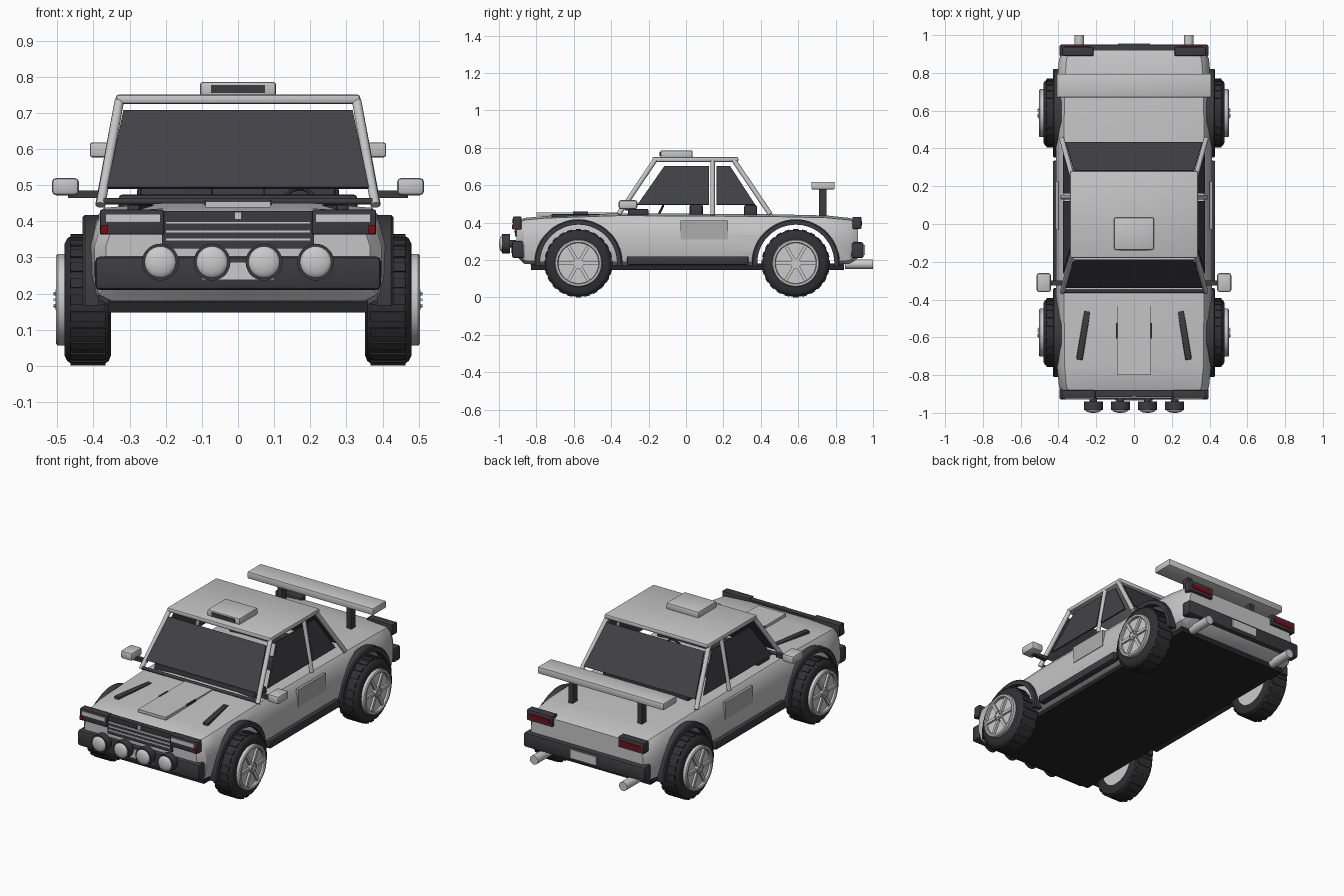
import bpy, bmesh, math
from mathutils import Vector, Matrix

if "Cube" in bpy.data.objects:
    bpy.data.objects.remove(bpy.data.objects["Cube"])


def material(name, *rgb):
    m = bpy.data.materials.new(name)
    m.diffuse_color = (*rgb, 1)
    m.use_nodes = True
    m.node_tree.nodes["Principled BSDF"].inputs["Base Color"].default_value = m.diffuse_color
    return m


PAINT = material("light grey paint", .56, .56, .56)
PANEL = material("mid grey panel", .42, .42, .42)
TRIM = material("dark trim", .045, .045, .052)
GLASS = material("tinted glass", .055, .053, .062)
RUBBER = material("tyre rubber", .03, .03, .033)
UNDER = material("underbody black", .018, .018, .021)
METAL = material("pale metal", .6, .6, .6)
RED = material("dark red lens", .2, .003, .006)


def finish(name, bm, mat, smooth=True):
    bmesh.ops.recalc_face_normals(bm, faces=bm.faces)
    me = bpy.data.meshes.new(name)
    bm.to_mesh(me)
    bm.free()
    ob = bpy.data.objects.new(name, me)
    bpy.context.collection.objects.link(ob)
    me.materials.append(mat)
    if smooth:
        smooth_ob(ob)
    return ob


def smooth_ob(ob):
    bpy.ops.object.select_all(action='DESELECT')
    ob.select_set(True)
    bpy.context.view_layer.objects.active = ob
    bpy.ops.object.shade_smooth_by_angle(angle=math.radians(32))


def box(name, mat, x, y, z, bevel=0.0, turn=0.0):
    bm = bmesh.new()
    c = Vector([(a[0] + a[1]) / 2 for a in (x, y, z)])
    d = [abs(a[1] - a[0]) for a in (x, y, z)]
    bmesh.ops.create_cube(bm, size=1, matrix=Matrix.Diagonal((*d, 1)))
    if bevel:
        bmesh.ops.bevel(bm, geom=bm.edges[:], offset=bevel, segments=2, profile=.5, affect='EDGES')
    bm.transform(Matrix.Translation(c) @ Matrix.Rotation(turn, 4, 'Z'))
    return finish(name, bm, mat, bevel > 0)


def rod(name, mat, p, q, r, n=20, r2=None):
    p, q = Vector(p), Vector(q)
    bm = bmesh.new()
    bmesh.ops.create_cone(bm, cap_ends=True, segments=n, radius1=r, radius2=r if r2 is None else r2,
                          depth=(q - p).length)
    bm.transform(Matrix.Translation((p + q) / 2) @ (q - p).to_track_quat('Z', 'Y').to_matrix().to_4x4())
    return finish(name, bm, mat)


def plate(name, mat, pts, t=.008):
    pts = [Vector(p) for p in pts]
    n = (pts[1] - pts[0]).cross(pts[2] - pts[0]).normalized() * t / 2
    bm = bmesh.new()
    a = [bm.verts.new(p + n) for p in pts]
    b = [bm.verts.new(p - n) for p in pts]
    bm.faces.new(a)
    bm.faces.new(b[::-1])
    for i in range(len(pts)):
        j = (i + 1) % len(pts)
        bm.faces.new((a[i], b[i], b[j], a[j]))
    return finish(name, bm, mat, False)


def sweep(name, mat, profile, cy, cz, a0=0, a1=360, n=48):
    """Turn a closed (x, radius) profile about the wheel axis."""
    full = a1 - a0 == 360
    bm = bmesh.new()
    rings = []
    for i in range(n if full else n + 1):
        a = math.radians(a0 + (a1 - a0) * i / n)
        rings.append([bm.verts.new((x, cy + r * math.cos(a), cz + r * math.sin(a))) for x, r in profile])
    k = len(profile)
    for i in range(n):
        A, B = rings[i], rings[(i + 1) % len(rings)]
        for j in range(k):
            bm.faces.new((A[j], A[(j + 1) % k], B[(j + 1) % k], B[j]))
    if not full:
        bm.faces.new(rings[0])
        bm.faces.new(rings[-1][::-1])
    return finish(name, bm, mat)


AXLES, WZ = (-.575, .587), .183

# Body shell: lofted sections (y, half width, top, bottom)
stations = [(-.905, .365, .405, .22), (-.865, .397, .425, .18), (-.75, .408, .436, .17), (-.35, .412, .45, .17),
            (.1, .412, .447, .17), (.45, .412, .445, .17), (.75, .408, .438, .17), (.875, .397, .425, .18),
            (.92, .365, .41, .21)]
half = [(0, 0), (.88, 0), (.97, .07), (1, .28), (1, .6), (.96, .85), (.9, .955), (.5, 1), (0, 1)]
section = half + [(-x, t) for x, t in half[-2:0:-1]]
bm = bmesh.new()
rings = [[bm.verts.new((x * w, y, lo + t * (hi - lo))) for x, t in section] for y, w, hi, lo in stations]
for A, B in zip(rings, rings[1:]):
    for j in range(len(section)):
        k = (j + 1) % len(section)
        bm.faces.new((A[j], A[k], B[k], B[j]))
bm.faces.new(rings[0])
bm.faces.new(rings[-1])
body = finish("body_shell", bm, PAINT, False)

# Wheel arch cuts
for y in AXLES:
    cutter = rod("arch_cutter", PAINT, (-.6, y, WZ), (.6, y, WZ), .208, 48)
    mod = body.modifiers.new("arch", 'BOOLEAN')
    mod.operation, mod.object, mod.solver = 'DIFFERENCE', cutter, 'EXACT'
    bpy.ops.object.select_all(action='DESELECT')
    bpy.context.view_layer.objects.active = body
    body.select_set(True)
    bpy.ops.object.modifier_apply(modifier=mod.name)
    bpy.data.objects.remove(cutter)
smooth_ob(body)
box("undertray", UNDER, (-.36, .36), (-.83, .845), (.147, .18))

# Wheels, flares
for s in (-1, 1):
    for y in AXLES:
        tyre = [(.352, .12), (.352, .155), (.358, .17), (.372, .179), (.458, .179), (.472, .17), (.48, .155), (.48, .12)]
        sweep("tyre", RUBBER, [(s * x, r) for x, r in tyre], y, WZ)
        sweep("rim_ring", METAL, [(s * x, r) for x, r in
              [(.475, .127), (.498, .127), (.503, .122), (.503, .112), (.498, .108), (.475, .108)]], y, WZ)
        rod("rim_disc", METAL, (s * .355, y, WZ), (s * .486, y, WZ), .121, 40)
        rod("hub", METAL, (s * .48, y, WZ), (s * .505, y, WZ), .028)
        bm = bmesh.new()
        for i in range(6):  # spokes and bolts
            rot = Matrix.Translation((0, y, WZ)) @ Matrix.Rotation(math.radians(60 * i + 30), 4, 'X')
            bmesh.ops.create_cube(bm, size=1, matrix=rot @ Matrix.Translation((s * .49, 0, .066)) @
                                  Matrix.Diagonal((.016, .017, .092, 1)))
            bmesh.ops.create_cube(bm, size=1, matrix=rot @ Matrix.Translation((s * .506, 0, .019)) @
                                  Matrix.Diagonal((.01, .007, .007, 1)))
        finish("spokes", bm, METAL, False)
        bm = bmesh.new()
        for i in range(24):  # tread blocks
            rot = Matrix.Translation((0, y, WZ)) @ Matrix.Rotation(math.radians(15 * i), 4, 'X')
            bmesh.ops.create_cube(bm, size=1, matrix=rot @ Matrix.Translation((s * .415, 0, .177)) @
                                  Matrix.Diagonal((.098, .028, .011, 1)))
        finish("tread_blocks", bm, RUBBER, False)
        sweep("arch_flare", TRIM, [(s * x, r) for x, r in [(.385, .206), (.43, .206), (.43, .228), (.424, .235), (.385, .235)]],
              y, WZ, -4, 184, 32)

    # Side skirt and number panel
    box("side_skirt", TRIM, (s * .39, s * .43), (-.315, .335), (.173, .22), .008)
    box("door_panel", PANEL, (s * .40, s * .4155), (-.03, .225), (.31, .41))
    # Mirrors
    box("mirror_stalk", TRIM, (s * .375, s * .47), (-.325, -.3), (.465, .485))
    box("mirror", PAINT, (s * .44, s * .515), (-.36, -.26), (.472, .52), .012)
    # Pillars
    rod("front_pillar", PAINT, (s * .38, -.36, .445), (s * .328, -.165, .735), .013)
    rod("middle_pillar", PAINT, (s * .38, .142, .44), (s * .328, .142, .735), .012)
    rod("rear_pillar", PAINT, (s * .382, .45, .445), (s * .328, .255, .735), .013)
    # Side glass
    gx = lambda z: s * (.372 - (z - .5) * .2)
    for name, pts in (("front_side_glass", [(-.26, .495), (-.115, .703), (.122, .703), (.122, .495)]),
                      ("rear_side_glass", [(.162, .495), (.162, .703), (.235, .703), (.37, .495)])):
        plate(name, GLASS, [(gx(z), y, z) for y, z in pts])

    # Headlamps, indicators, tail lamps
    box("headlamp_housing", TRIM, (s * .205, s * .382), (-.925, -.88), (.363, .432), .004)
    box("headlamp_lens", METAL, (s * .215, s * .366), (-.93, -.92), (.397, .42))
    box("indicator", RED, (s * .36, s * .38), (-.93, -.915), (.366, .39))
    box("tail_lamp_housing", TRIM, (s * .215, s * .38), (.89, .938), (.367, .43), .004)
    box("tail_lamp_lens", RED, (s * .23, s * .365), (.93, .942), (.384, .409))
    # Exhaust, hood vent, hood pin
    rod("exhaust_pipe", METAL, (s * .29, .85, .178), (s * .29, 1, .178), .026, 24)
    box("hood_vent", TRIM, (s * .251, s * .285), (-.72, -.46), (.425, .446), .006, s * .165)
    box("hood_pin", TRIM, (s * .086, s * .094), (-.605, -.525), (.445, .458))
    # Spoiler post
    box("spoiler_post", TRIM, (s * .21, s * .24), (.71, .752), (.42, .585))
    # Front seats
    box("front_seat", TRIM, (s * .07, s * .27), (.02, .09), (.43, .5), .012)

# Windscreens
for name, yb, yt in (("windscreen", -.335, -.19), ("rear_window", .43, .28)):
    plate(name, GLASS, [(-.362, yb, .492), (.362, yb, .492), (.317, yt, .706), (-.317, yt, .706)])
rod("cowl_bar", TRIM, (-.375, -.357, .455), (.375, -.357, .455), .009, 12)
box("dashboard", TRIM, (-.33, .33), (-.31, -.2), (.43, .474), .01)
box("rear_seat", TRIM, (-.28, .28), (.31, .38), (.43, .495), .012)
bpy.ops.mesh.primitive_torus_add(major_radius=.04, minor_radius=.006, major_segments=24, minor_segments=8,
                                 location=(.17, -.14, .455), rotation=(1.1, 0, 0))
wheel = bpy.context.object
wheel.name = "steering_wheel"
wheel.data.materials.append(TRIM)

# Roof and scoop
box("roof", PAINT, (-.338, .338), (-.18, .28), (.724, .751), .009)
box("roof_scoop", PAINT, (-.105, .105), (-.137, .035), (.745, .786), .008)
box("scoop_opening", TRIM, (-.075, .075), (-.141, -.13), (.755, .777))

# Hood stripe, grille and badge block
box("hood_panel", PAINT, (-.09, .09), (-.8, -.365), (.438, .455))
box("grille", TRIM, (-.21, .21), (-.915, -.88), (.325, .402))
box("grille_top", TRIM, (-.215, .215), (-.912, -.88), (.395, .428))
for z in (.35, .372, .396):
    box("grille_bar", METAL, (-.2, .2), (-.92, -.91), (z - .004, z + .004))
box("badge_block", METAL, (-.01, .01), (-.92, -.91), (.405, .426))

# Bumpers and plates
box("front_bumper", TRIM, (-.395, .395), (-.93, -.865), (.21, .302), .012)
box("rear_bumper", TRIM, (-.395, .395), (.885, .95), (.21, .295), .012)
box("front_plate", METAL, (-.1, .1), (-.935, -.925), (.238, .288))
box("rear_plate", METAL, (-.085, .085), (.945, .956), (.228, .28))

# Spot lamps
for x in (-.215, -.072, .072, .215):
    rod("spot_lamp_bracket", TRIM, (x, -.91, .287), (x, -.95, .287), .02, 12)
    rod("spot_lamp", TRIM, (x, -.94, .287), (x, -.985, .287), .051, 28)
    bm = bmesh.new()
    bmesh.ops.create_uvsphere(bm, u_segments=28, v_segments=12, radius=1)
    bm.transform(Matrix.Translation((x, -.983, .287)) @ Matrix.Diagonal((.044, .017, .044, 1)))
    finish("spot_lamp_lens", bm, METAL)

# Spoiler
box("spoiler_wing", PAINT, (-.41, .41), (.67, .795), (.577, .618), .007)
